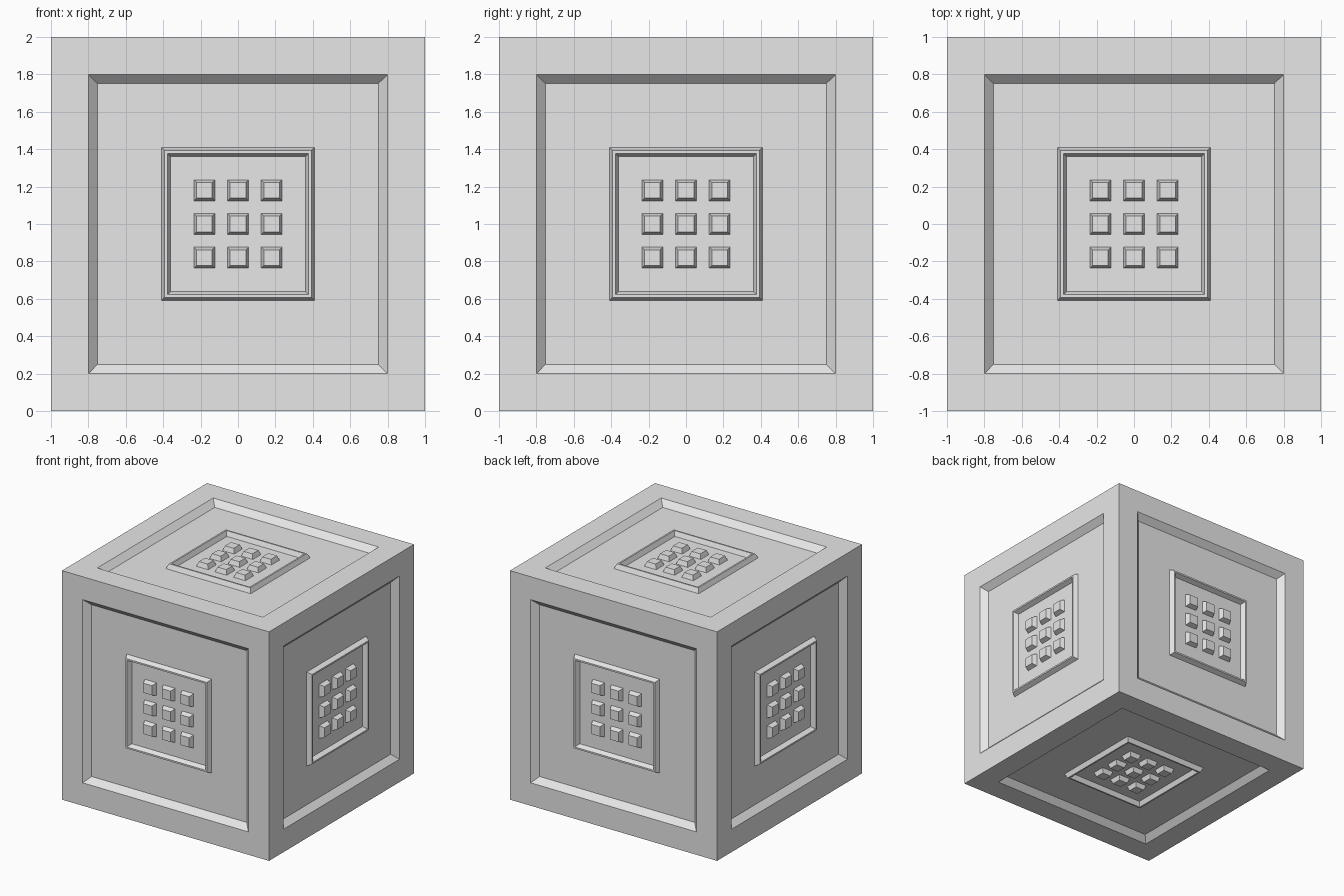
import bpy, bmesh, math
from mathutils import Matrix, Vector

if "Cube" in bpy.data.objects:
    bpy.data.objects.remove(bpy.data.objects["Cube"])

grey = bpy.data.materials.new("light_grey")
grey.diffuse_color = (0.8, 0.8, 0.8, 1)
grey.use_nodes = True
grey.node_tree.nodes["Principled BSDF"].inputs["Base Color"].default_value = grey.diffuse_color

RECESS = 0.05    # depth of each sunken panel
RIM = 0.04       # height of the square rim
STUD = 0.04      # height of the studs


def finish(bm, name):
    bmesh.ops.recalc_face_normals(bm, faces=bm.faces[:])
    mesh = bpy.data.meshes.new(name)
    bm.to_mesh(mesh)
    bm.free()
    mesh.materials.append(grey)
    obj = bpy.data.objects.new(name, mesh)
    bpy.context.collection.objects.link(obj)
    return obj


# Cube body: successive insets make the panel recess and raised rim on each side
bm = bmesh.new()
bmesh.ops.create_cube(bm, size=2, matrix=Matrix.Translation((0, 0, 1)))
sides = bm.faces[:]
for thickness, depth in [(0.2, 0), (0.05, -RECESS), (0.34, 0),
                         (0.018, RIM), (0.014, 0), (0.018, -RIM)]:
    bmesh.ops.inset_individual(bm, faces=sides, thickness=thickness,
                               depth=depth, use_even_offset=True)
finish(bm, "crate_body")

# Studs: 3 x 3 grid of tapered blocks on every side
turns = {
    "top": Matrix.Identity(4),
    "bottom": Matrix.Rotation(math.pi, 4, 'X'),
    "front": Matrix.Rotation(math.pi / 2, 4, 'X'),
    "back": Matrix.Rotation(-math.pi / 2, 4, 'X'),
    "right": Matrix.Rotation(math.pi / 2, 4, 'Y'),
    "left": Matrix.Rotation(-math.pi / 2, 4, 'Y'),
}
BASE, TIP = 0.06, 0.042
for side, turn in turns.items():
    bm = bmesh.new()
    for i in (-1, 0, 1):
        for j in (-1, 0, 1):
            centre = Vector((0.18 * i, 0.18 * j, 1 - RECESS))
            verts = bmesh.ops.create_cube(bm, size=2)["verts"]
            for v in verts:
                up = v.co.z > 0
                half = TIP if up else BASE
                v.co = centre + Vector((v.co.x * half, v.co.y * half,
                                        STUD if up else -0.01))
    bm.transform(Matrix.Translation((0, 0, 1)) @ turn)
    finish(bm, side + "_studs")
